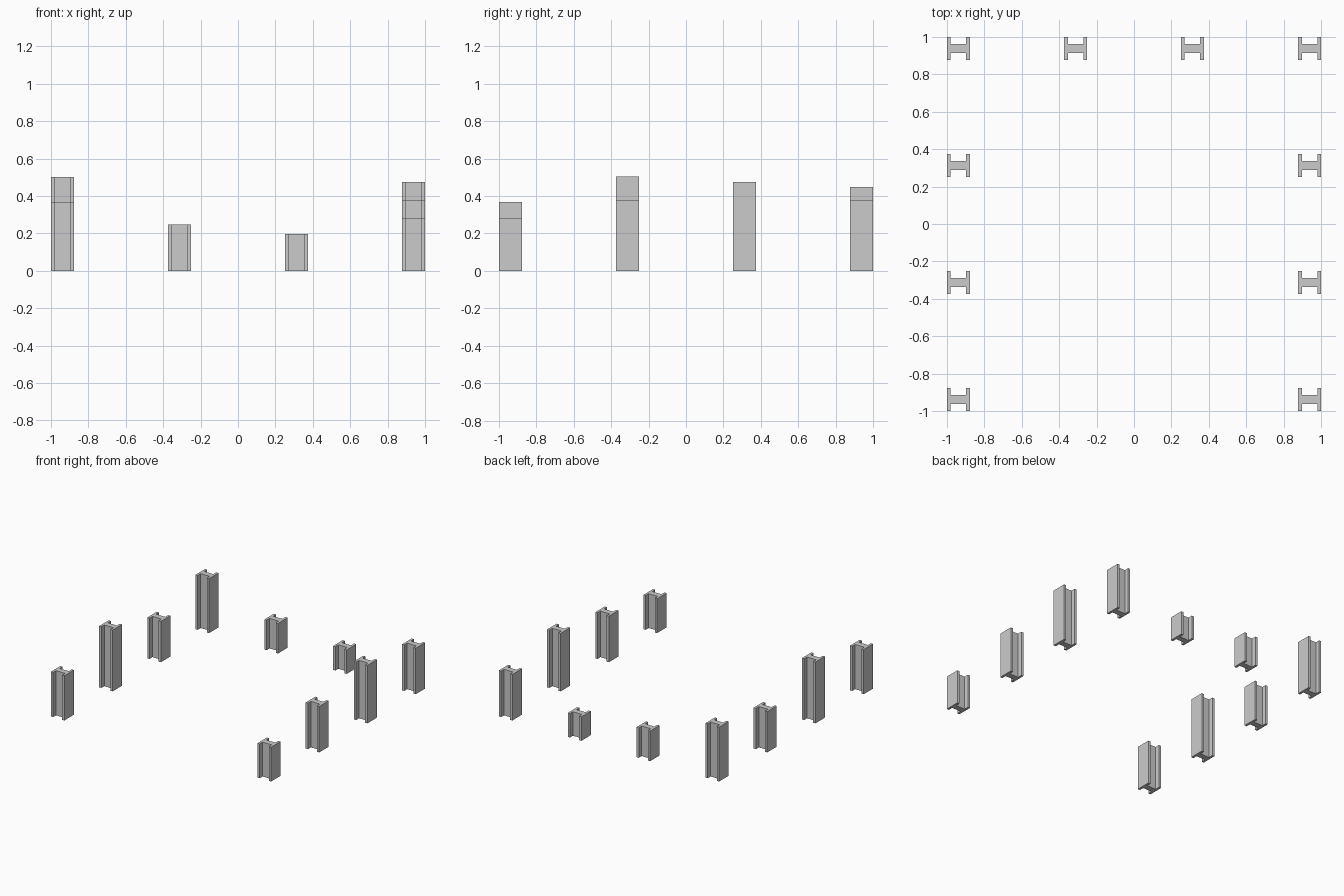
import bpy, bmesh

if "Cube" in bpy.data.objects:
    bpy.data.objects.remove(bpy.data.objects["Cube"])

HALF = 0.0615     # half width of a column
FLANGE = 0.02     # flange thickness
WEB = 0.0235      # half thickness of the web
EDGE = 0.9385     # centre line of the outer columns
STEP = 0.3125


def h_column(name, x, y, height):
    """Upright H-section column standing on the ground."""
    a, b, w = HALF, HALF - FLANGE, WEB
    quarter = [(a, a), (b, a), (b, w)]
    profile = (quarter
               + [(-px, py) for px, py in reversed(quarter)]
               + [(-px, -py) for px, py in quarter]
               + [(px, -py) for px, py in reversed(quarter)])
    bm = bmesh.new()
    face = bm.faces.new([bm.verts.new((px, py, 0)) for px, py in profile])
    top = bmesh.ops.extrude_face_region(bm, geom=[face], use_keep_orig=True)
    verts = [v for v in top["geom"] if isinstance(v, bmesh.types.BMVert)]
    bmesh.ops.translate(bm, verts=verts, vec=(0, 0, height))
    bmesh.ops.recalc_face_normals(bm, faces=bm.faces)
    mesh = bpy.data.meshes.new(name)
    bm.to_mesh(mesh)
    bm.free()
    obj = bpy.data.objects.new(name, mesh)
    obj.location = (x, y, 0)
    bpy.context.collection.objects.link(obj)


# Side rows, front to back
rows = (-EDGE, -STEP, STEP, EDGE)
for i, (y, left, right) in enumerate(zip(rows, (0.367, 0.503, 0.335, 0.447),
                                         (0.282, 0.378, 0.476, 0.378))):
    h_column(f"left_column_{i + 1}", -EDGE, y, left)
    h_column(f"right_column_{i + 1}", EDGE, y, right)

# Short columns along the back
h_column("back_column_1", -STEP, EDGE, 0.247)
h_column("back_column_2", STEP, EDGE, 0.197)
